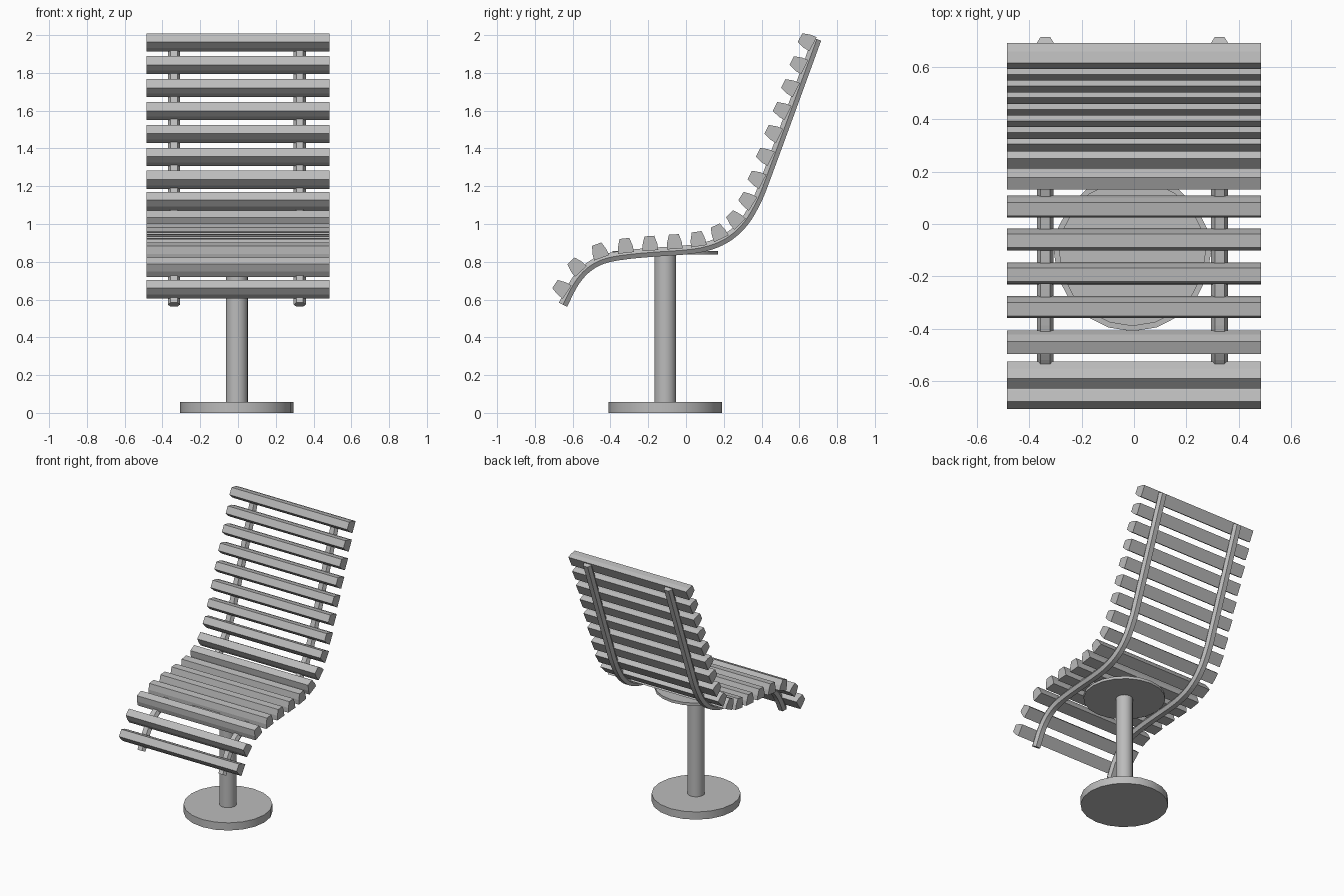
import bpy
import bmesh
from math import atan2, cos, sin
from mathutils import Vector
from mathutils.geometry import interpolate_bezier

if "Cube" in bpy.data.objects:
    bpy.data.objects.remove(bpy.data.objects["Cube"], do_unlink=True)

grey = bpy.data.materials.new("plain_grey")
grey.use_nodes = True
grey.diffuse_color = (0.5, 0.5, 0.5, 1)
grey.node_tree.nodes["Principled BSDF"].inputs["Base Color"].default_value = (0.5, 0.5, 0.5, 1)

CENTRE_X, POST_Y = -0.006, -0.11


def loft(name, rings):
    """Skin a row of matching closed rings and cap both ends."""
    bm = bmesh.new()
    rows = [[bm.verts.new(p) for p in ring] for ring in rings]
    for a, b in zip(rows, rows[1:]):
        for i in range(len(a)):
            j = (i + 1) % len(a)
            bm.faces.new((a[i], a[j], b[j], b[i]))
    bm.faces.new(rows[0])
    bm.faces.new(rows[-1])
    bmesh.ops.recalc_face_normals(bm, faces=bm.faces)
    mesh = bpy.data.meshes.new(name)
    bm.to_mesh(mesh)
    bm.free()
    mesh.materials.append(grey)
    obj = bpy.data.objects.new(name, mesh)
    bpy.context.collection.objects.link(obj)
    return obj


def cylinder(name, radius, bottom, top, sides):
    bpy.ops.mesh.primitive_cylinder_add(
        vertices=sides, radius=radius, depth=top - bottom,
        location=(CENTRE_X, POST_Y, (bottom + top) / 2))
    obj = bpy.context.object
    obj.name = name
    obj.data.materials.append(grey)
    bpy.ops.object.shade_smooth_by_angle()


# Side curve of the seat, from the front lip to the top of the back (y, z)
knots = [Vector(p) for p in (
    (-0.651, 0.573), (-0.59, 0.69), (-0.526, 0.764), (-0.442, 0.812),
    (-0.325, 0.836), (-0.167, 0.851), (0.019, 0.865), (0.135, 0.889),
    (0.23, 0.936), (0.31, 1.013), (0.373, 1.119), (0.415, 1.22), (0.693, 1.979))]
last = len(knots) - 1
slopes = [(knots[min(i + 1, last)] - knots[max(i - 1, 0)]).normalized()
          for i in range(last + 1)]
path = [knots[0]]
for i in range(last):
    a, b = knots[i], knots[i + 1]
    reach = (b - a).length / 3
    path += interpolate_bezier(a, a + slopes[i] * reach,
                               b - slopes[i + 1] * reach, b, 5)[1:]
path = [Vector((p[0], p[1])) for p in path]


def direction(i):
    return (path[min(i + 1, len(path) - 1)] - path[max(i - 1, 0)]).normalized()


def point_at(distance):
    """Position and direction at a distance along the side curve."""
    for a, b in zip(path, path[1:]):
        step = (b - a).length
        if distance <= step:
            return a.lerp(b, distance / step), (b - a).normalized()
        distance -= step
    return path[-1], direction(len(path) - 1)


# Two bent six-sided rails
hexagon = [(0.032, 0), (0.018, 0.024), (-0.018, 0.024),
           (-0.032, 0), (-0.018, -0.024), (0.018, -0.024)]
for side, x in (("right", -0.333), ("left", 0.333)):
    rings = []
    for i, p in enumerate(path):
        t = direction(i)
        rings.append([(CENTRE_X + x + u, p.x - t.y * v, p.y + t.x * v)
                      for u, v in hexagon])
    loft(side + "_rail", rings)

# Tapered slats, evenly spaced along the rails
slat_profile = [(-0.042, 0.01), (0.042, 0.01), (0.039, 0.045),
                (0.026, 0.087), (-0.026, 0.087), (-0.039, 0.045)]
length = sum((b - a).length for a, b in zip(path, path[1:]))
SLATS, START, END = 17, 0.068, 0.034
for n in range(SLATS):
    p, t = point_at(START + (length - START - END) * n / (SLATS - 1))
    angle = atan2(t.y, t.x) * 0.9
    c, s = cos(angle), sin(angle)
    section = [(p.x + c * u - s * v, p.y + s * u + c * v) for u, v in slat_profile]
    loft("slat_%02d" % (n + 1), [[(x, y, z) for y, z in section] for x in (-0.485, 0.485)])

# Pedestal
cylinder("base_disc", 0.3, 0, 0.057, 20)
cylinder("post", 0.058, 0.05, 0.85, 20)
cylinder("seat_plate", 0.28, 0.838, 0.858, 20)
